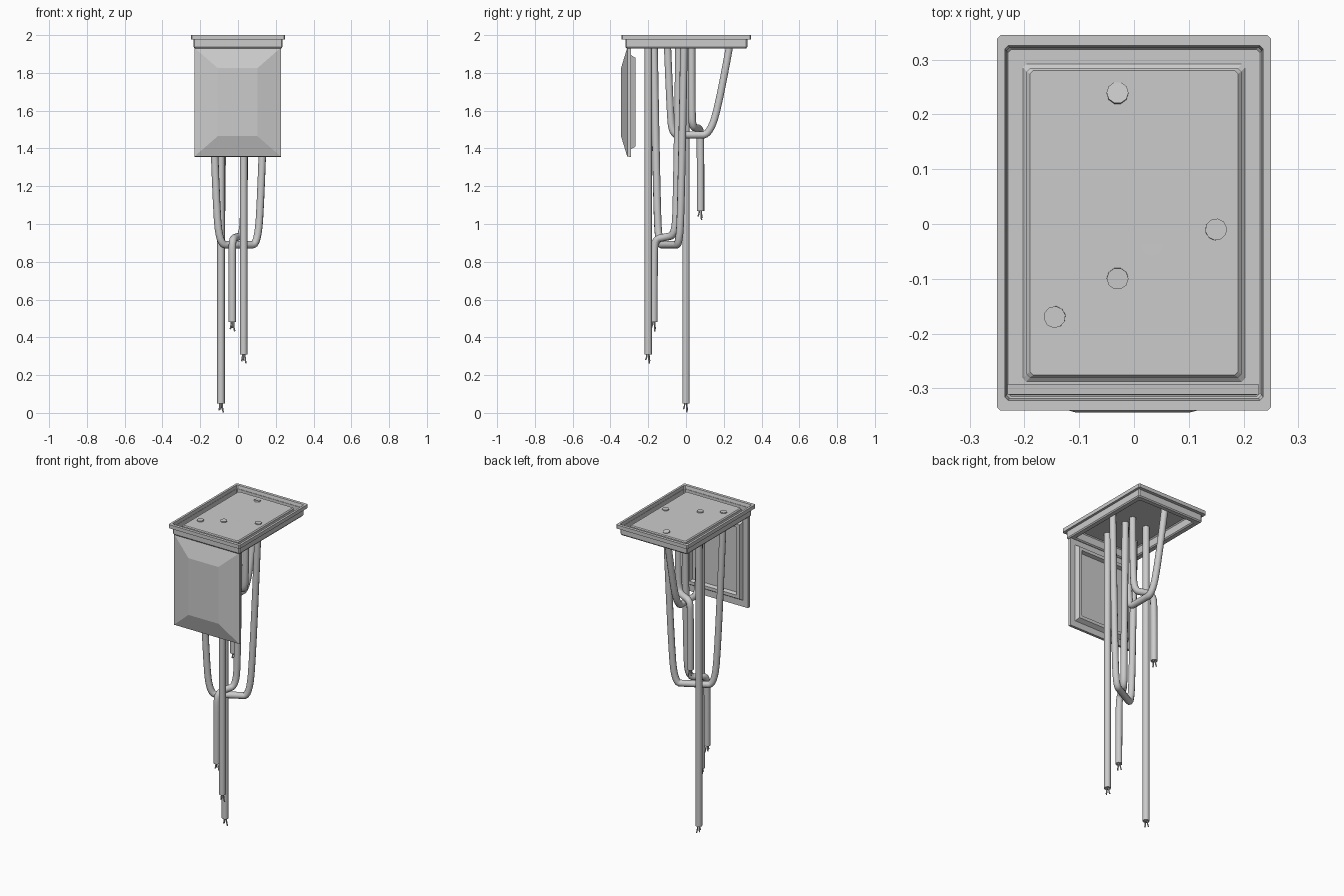
import bpy, bmesh, math
from mathutils import Vector

if "Cube" in bpy.data.objects:
    bpy.data.objects.remove(bpy.data.objects["Cube"])

TOP = 1.987


def loft(name, rings, place, chamfer=0.0, caps=(True, True)):
    """Skin rectangular rings (half width, half length, height) into a mesh."""
    bm = bmesh.new()
    loops = []
    for hx, hy, h in rings:
        if chamfer:
            c = chamfer
            pts = [(hx, hy - c), (hx - c, hy), (c - hx, hy), (-hx, hy - c),
                   (-hx, c - hy), (c - hx, -hy), (hx - c, -hy), (hx, c - hy)]
        else:
            pts = [(hx, hy), (-hx, hy), (-hx, -hy), (hx, -hy)]
        loops.append([bm.verts.new(place(x, y, h)) for x, y in pts])
    n = len(loops[0])
    for a, b in zip(loops, loops[1:]):
        for i in range(n):
            j = (i + 1) % n
            bm.faces.new((a[i], a[j], b[j], b[i]))
    if caps[0]:
        bm.faces.new(loops[0])
    if caps[1]:
        bm.faces.new(loops[-1])
    bmesh.ops.recalc_face_normals(bm, faces=bm.faces)
    me = bpy.data.meshes.new(name)
    bm.to_mesh(me)
    bm.free()
    ob = bpy.data.objects.new(name, me)
    bpy.context.collection.objects.link(ob)
    return ob


def tube(name, paths, radius, res):
    """Round tubes along smooth control polygons, turned into a mesh."""
    cu = bpy.data.curves.new(name, 'CURVE')
    cu.dimensions = '3D'
    cu.bevel_depth = radius
    cu.bevel_resolution = res
    cu.use_fill_caps = True
    for pts in paths:
        sp = cu.splines.new('NURBS' if len(pts) > 2 else 'POLY')
        sp.points.add(len(pts) - 1)
        for p, co in zip(sp.points, pts):
            p.co = (*co, 1)
        if len(pts) > 2:
            sp.order_u = 3
            sp.use_endpoint_u = True
            sp.resolution_u = 5
    ob = bpy.data.objects.new(name, cu)
    bpy.context.collection.objects.link(ob)
    bpy.ops.object.select_all(action='DESELECT')
    ob.select_set(True)
    bpy.context.view_layer.objects.active = ob
    bpy.ops.object.convert(target='MESH')
    bpy.ops.object.shade_smooth_by_angle(angle=math.radians(45))


def loose_cable(name, pts):
    """Cable with a frayed end: three thin bare wires."""
    tube(name, [pts], 0.02, 3)
    end = Vector(pts[-1])
    wires = []
    for k, length in enumerate((0.048, 0.036, 0.03)):
        a = k * math.tau / 3 + 0.4
        d = Vector((math.cos(a), math.sin(a), 0))
        wires.append([end + d * 0.007 + Vector((0, 0, 0.01)),
                      end + d * 0.006 - Vector((0, 0, length * 0.5)),
                      end + d * 0.014 - Vector((0, 0, length))])
    tube(name + "_wires", wires, 0.004, 1)


def hanging_loop(name, a, b, z, l, r, h):
    """Cable sagging between two ceiling points."""
    a, b = Vector((*a, 0)), Vector((*b, 0))
    prof = [(0, TOP + 0.006), (l * 0.57, z + h), (l, z), (l + 0.18, z),
            (1 - r - 0.15, z), (1 - r, z), (1 - r * 0.57, z + h), (1, TOP + 0.006)]
    tube(name, [[a.lerp(b, t) + Vector((0, 0, zz)) for t, zz in prof]], 0.02, 3)


# Ceiling frame: top panel, trough and outer flange in one folded sheet
loft("ceiling_frame", [
    (0.190, 0.278, TOP), (0.196, 0.2825, TOP - 0.006), (0.196, 0.2825, 1.936),
    (0.203, 0.290, 1.930), (0.230, 0.317, 1.930), (0.235, 0.3225, 1.937),
    (0.235, 0.3225, 1.977), (0.25, 0.343, 1.977), (0.25, 0.343, 2.0),
    (0.236, 0.324, 2.0), (0.233, 0.320, 1.98)],
    lambda x, y, h: (x, y + 0.002, h), chamfer=0.006, caps=(True, False))

# Open hatch door hanging at the front
loft("hatch_door", [
    (0.105, 0.18, -0.344), (0.229, 0.288, -0.311), (0.229, 0.29, -0.292),
    (0.195, 0.25, -0.292), (0.185, 0.235, -0.268), (0.165, 0.215, -0.268),
    (0.158, 0.208, -0.290)],
    lambda x, y, h: (x - 0.002, h, y + 1.645))

# Sagging loops
hanging_loop("large_cable_loop", (-0.145, -0.17), (0.15, -0.01), 0.89, 0.17, 0.17, 0.2)
hanging_loop("small_cable_loop", (-0.03, -0.10), (-0.03, 0.24), 1.472, 0.08, 0.36, 0.13)

# Straight cables
loose_cable("long_cable", [(-0.09, 0.0, TOP), (-0.09, 0.0, 0.05)])
loose_cable("front_cable", [(0.03, -0.2, TOP), (0.03, -0.2, 0.31)])

# Cables draped over the loops
loose_cable("draped_cable_low", [
    (0.033, -0.037, TOP), (0.033, -0.05, 1.1), (0.025, -0.06, 0.94),
    (-0.01, -0.11, 0.93), (-0.03, -0.165, 0.92), (-0.03, -0.17, 0.82),
    (-0.03, -0.17, 0.48)])
loose_cable("draped_cable_high", [
    (0.035, 0.03, TOP), (0.033, 0.03, 1.6), (0.02, 0.035, 1.51),
    (-0.03, 0.06, 1.51), (-0.08, 0.075, 1.50), (-0.085, 0.077, 1.42),
    (-0.085, 0.077, 1.07)])
